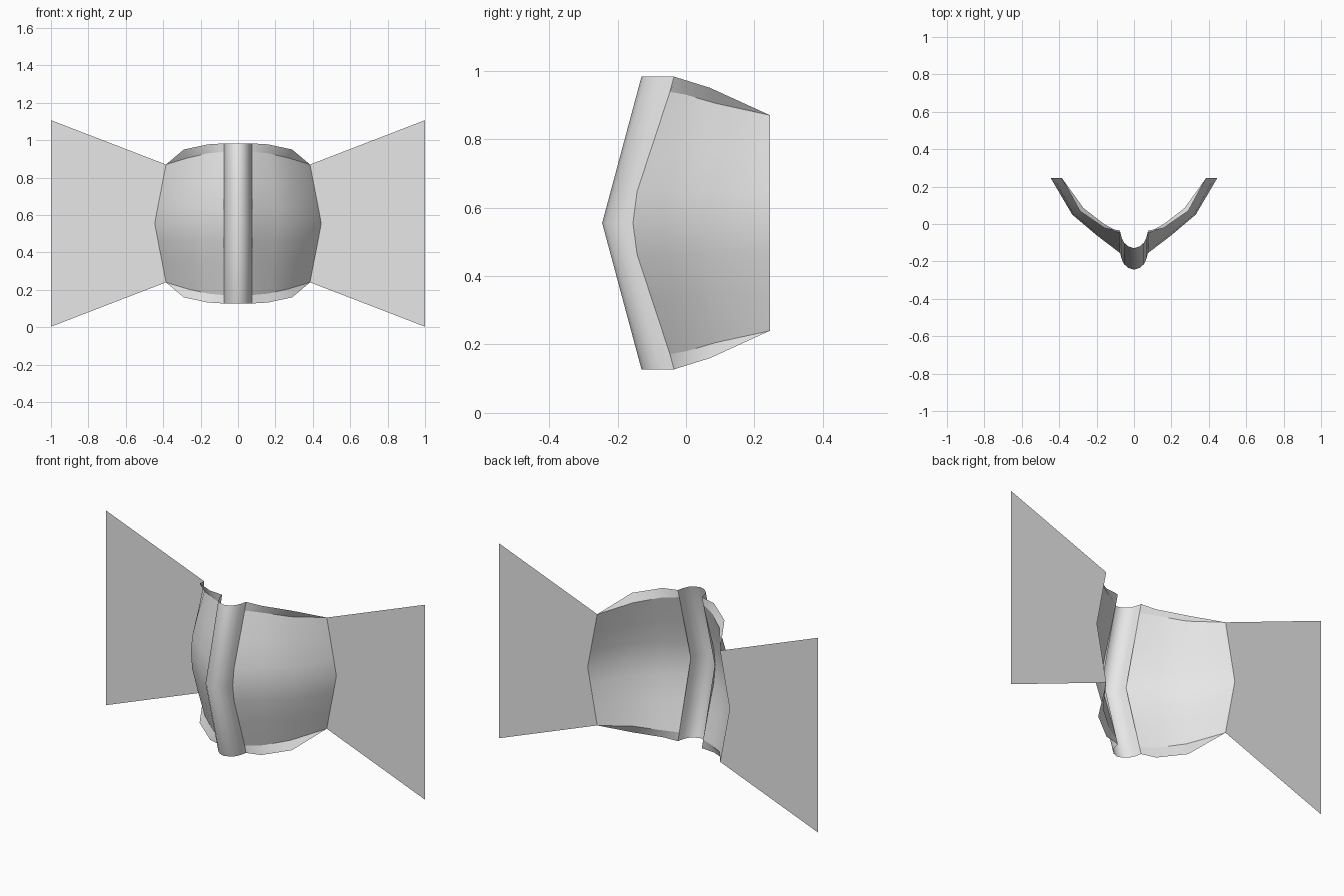
import bpy

if "Cube" in bpy.data.objects:
    bpy.data.objects.remove(bpy.data.objects["Cube"], do_unlink=True)

MID = 0.555  # height of the horizontal symmetry plane

grey = bpy.data.materials.new("light grey")
grey.use_nodes = True
grey.diffuse_color = (0.8, 0.8, 0.8, 1)
grey.node_tree.nodes["Principled BSDF"].inputs["Base Color"].default_value = (0.8, 0.8, 0.8, 1)


def sheet(name, rows, smooth=True):
    """Loft rows of points for the upper left quarter, mirrored in x and z."""
    n = len(rows[0])
    faces = [(i * n + j, i * n + j + 1, (i + 1) * n + j + 1, (i + 1) * n + j)
             for i in range(len(rows) - 1) for j in range(n - 1)]
    mesh = bpy.data.meshes.new(name)
    mesh.from_pydata([(x, y, z - MID) for row in rows for x, y, z in row], [], faces)
    mesh.validate()
    mesh.materials.append(grey)
    for p in mesh.polygons:
        p.use_smooth = smooth
    ob = bpy.data.objects.new(name, mesh)
    ob.location.z = MID
    bpy.context.collection.objects.link(ob)
    mod = ob.modifiers.new("Mirror", "MIRROR")
    mod.use_axis = (True, False, True)
    mod.use_clip = True
    return ob


# Curved side panels, from the middle up to the rim
rim = [(0.075, -0.047, 0.938), (0.16, 0.0, 0.93), (0.27, 0.085, 0.905), (0.385, 0.245, 0.87)]
sheet("curved_panels", [
    [(0.075, -0.155, MID), (0.2, -0.06, MID), (0.33, 0.05, MID), (0.445, 0.245, MID)],
    [(0.075, -0.143, 0.647), (0.196, -0.053, 0.647), (0.325, 0.054, 0.647), (0.428, 0.245, 0.647)],
    [(0.075, -0.099, 0.78), (0.185, -0.03, 0.775), (0.302, 0.068, 0.765), (0.405, 0.245, 0.765)],
    rim])

# Flared lips along the upper and lower rims
sheet("flared_lips", [rim, [(0.075, -0.035, 0.983), (0.16, -0.02, 0.978),
                            (0.29, 0.07, 0.95), (0.385, 0.245, 0.87)]])

# Raised rounded centre ridge, bent at mid height
profile = [(0, -0.13), (0.03, -0.12), (0.053, -0.1), (0.067, -0.07), (0.075, -0.035)]
sheet("centre_ridge", [[(x, y - 0.115, MID) for x, y in profile],
                       [(x, y, 0.983) for x, y in profile]])

# Flat side wings
sheet("side_wings", [[(0.445, 0.245, MID), (1, 0.245, MID)],
                     [(0.385, 0.245, 0.87), (1, 0.245, 1.107)]], smooth=False)
